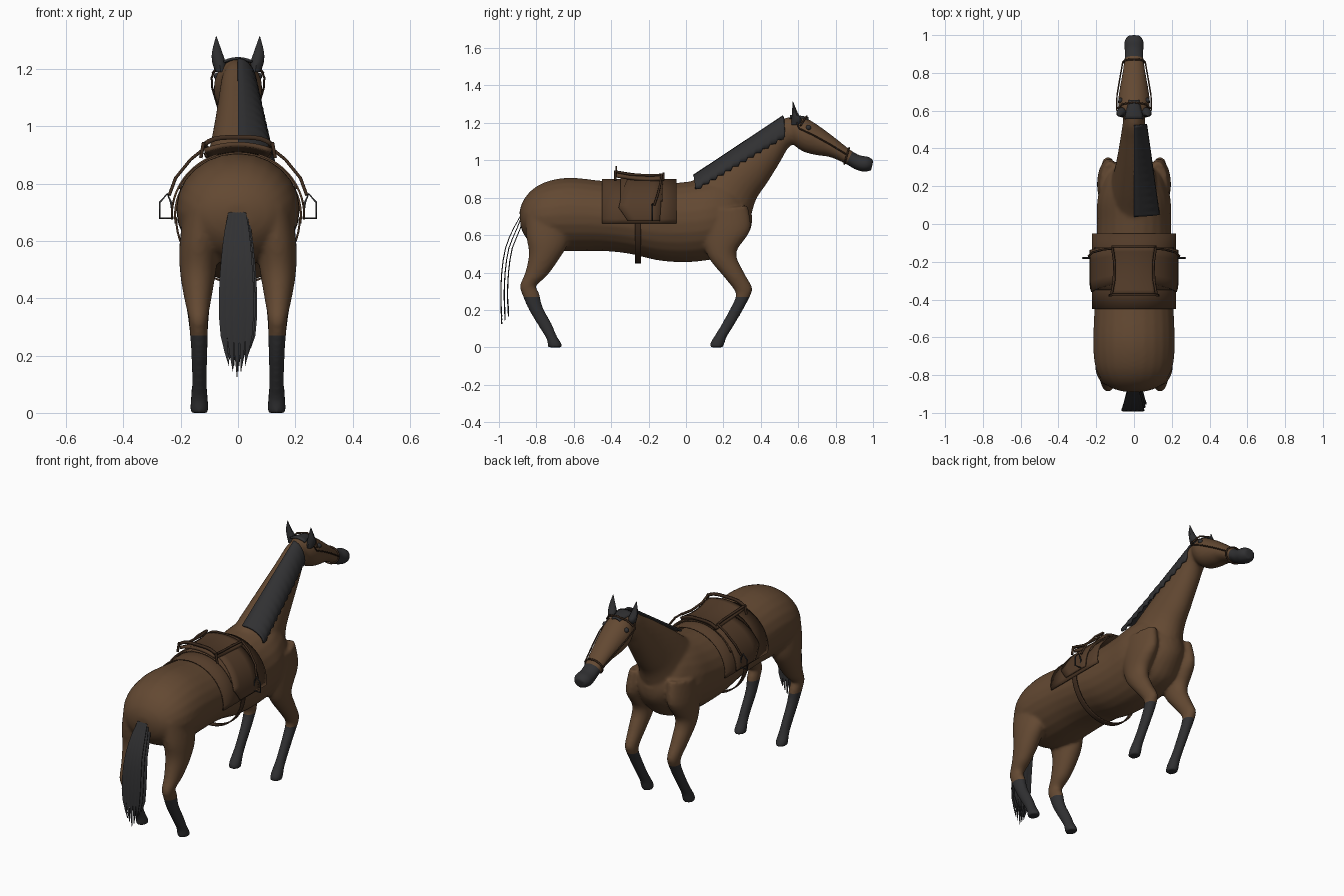
import bpy, bmesh, math
from mathutils import Vector

if "Cube" in bpy.data.objects:
    bpy.data.objects.remove(bpy.data.objects["Cube"])


def material(name, rgb):
    m = bpy.data.materials.new(name)
    m.diffuse_color = (*rgb, 1)
    m.use_nodes = True
    m.node_tree.nodes["Principled BSDF"].inputs["Base Color"].default_value = m.diffuse_color
    return m


COAT = material("brown coat", (0.125, 0.066, 0.032))
DARK = material("dark hair", (0.03, 0.03, 0.032))
LEATHER = material("brown leather", (0.085, 0.044, 0.022))
STRAP = material("dark strap", (0.05, 0.026, 0.014))


def finish(name, bm, mats, angle=40):
    bmesh.ops.recalc_face_normals(bm, faces=bm.faces)
    me = bpy.data.meshes.new(name)
    bm.to_mesh(me)
    bm.free()
    ob = bpy.data.objects.new(name, me)
    bpy.context.collection.objects.link(ob)
    for m in mats:
        me.materials.append(m)
    bpy.ops.object.select_all(action='DESELECT')
    ob.select_set(True)
    bpy.context.view_layer.objects.active = ob
    bpy.ops.object.shade_smooth_by_angle(angle=math.radians(angle))
    return ob


def spline(rows, steps):
    """Smooth interpolation through rows of numbers."""
    rows = [Vector(r) for r in rows]
    out = []
    for i in range(len(rows) - 1):
        p0, p1, p2 = rows[max(i - 1, 0)], rows[i], rows[i + 1]
        p3 = rows[min(i + 2, len(rows) - 1)]
        for k in range(steps):
            t = k / steps
            out.append(0.5 * (2 * p1 + (p2 - p0) * t + (2 * p0 - 5 * p1 + 4 * p2 - p3) * t * t
                              + (3 * p1 - p0 - 3 * p2 + p3) * t ** 3))
    return out + [rows[-1]]


def oval(row, n):
    """Oval spanning two side-profile points: y1, z1, y2, z2, half width, x."""
    y1, z1, y2, z2, w, x = row
    pts = []
    for k in range(n):
        a = 2 * math.pi * k / n
        c = 0.5 + 0.5 * math.cos(a)
        pts.append((x + w * math.sin(a), y2 + (y1 - y2) * c, z2 + (z1 - z2) * c))
    return pts


def loft(bm, rows, n=24, steps=4, flip=1):
    rings = []
    for r in spline(rows, steps):
        rings.append([bm.verts.new((flip * p[0], p[1], p[2])) for p in oval(r, n)])
    for a, b in zip(rings, rings[1:]):
        for k in range(n):
            bm.faces.new((a[k], a[(k + 1) % n], b[(k + 1) % n], b[k]))
    bm.faces.new(rings[0])
    bm.faces.new(rings[-1])


# Horse: trunk, neck, head and legs fused into one skin
trunk = [(-.89, .73, -.885, .65, .05), (-.87, .785, -.865, .60, .12), (-.82, .845, -.82, .55, .175),
         (-.74, .888, -.74, .52, .208), (-.62, .907, -.62, .513, .216), (-.45, .89, -.45, .515, .21),
         (-.3, .872, -.3, .50, .203), (-.15, .872, -.15, .465, .20), (0, .885, 0, .455, .196),
         (.1, .90, .14, .47, .195), (.16, .91, .24, .50, .175), (.22, .9, .30, .56, .145),
         (.27, .86, .345, .63, .10), (.31, .80, .355, .70, .05)]
neck = [(-.02, .86, .28, .55, .14), (.05, .90, .34, .68, .13), (.15, .975, .375, .79, .107),
        (.3, 1.08, .435, .88, .086), (.42, 1.158, .5, .985, .071), (.51, 1.218, .555, 1.075, .06),
        (.57, 1.235, .61, 1.08, .055)]
head = [(.53, 1.21, .565, 1.10, .045), (.575, 1.237, .59, 1.07, .07), (.64, 1.227, .635, 1.043, .085),
        (.72, 1.178, .70, 1.027, .077), (.80, 1.118, .77, 1.017, .064), (.88, 1.055, .85, .983, .052),
        (.93, 1.027, .90, .953, .05), (.975, 1.02, .95, .938, .053), (1.002, 1.0, .99, .945, .035)]
hind_leg = [(-.86, .72, -.62, .70, .07, .12), (-.855, .6, -.63, .56, .07, .135),
            (-.84, .5, -.68, .47, .062, .14), (-.86, .4, -.745, .38, .046, .14),
            (-.888, .33, -.80, .33, .034, .138), (-.875, .28, -.785, .29, .032, .137),
            (-.84, .2, -.765, .215, .028, .135), (-.78, .1, -.715, .12, .026, .135),
            (-.748, .05, -.69, .06, .029, .135), (-.74, .02, -.67, .028, .032, .135),
            (-.738, 0, -.66, 0, .032, .135)]
front_leg = [(.05, .72, .33, .76, .055, .125), (.08, .6, .345, .63, .06, .135),
             (.12, .48, .27, .51, .052, .14), (.20, .38, .305, .41, .044, .14),
             (.255, .31, .35, .33, .035, .138), (.265, .27, .35, .29, .032, .137),
             (.232, .2, .308, .205, .028, .135), (.182, .11, .252, .11, .026, .135),
             (.145, .05, .218, .055, .03, .135), (.128, .02, .208, .025, .032, .135),
             (.128, 0, .198, 0, .032, .135)]
bm = bmesh.new()
for part in (trunk, neck, head):
    loft(bm, [r + (0,) for r in part])
for leg in (hind_leg, front_leg):
    for side in (-1, 1):
        loft(bm, leg, flip=side)
raw = finish("horse_body", bm, [])
mod = raw.modifiers.new("fuse", 'REMESH')
mod.mode = 'VOXEL'
mod.voxel_size = 0.009
mod = raw.modifiers.new("soften", 'SMOOTH')
mod.factor = 0.5
mod.iterations = 8
for m in list(raw.modifiers):
    bpy.ops.object.modifier_apply(modifier=m.name)
bm = bmesh.new()
bm.from_mesh(raw.data)
bpy.data.objects.remove(raw)
# Dark stockings and muzzle with clean borders
muzzle_at, muzzle_dir = Vector((0, .872, 1.01)), Vector((0, .9, -.42))
for co, no in (((0, 0, .27), (0, 0, 1)), (muzzle_at, muzzle_dir)):
    bmesh.ops.bisect_plane(bm, geom=bm.verts[:] + bm.edges[:] + bm.faces[:], plane_co=co, plane_no=no)
for f in bm.faces:
    c = f.calc_center_median()
    f.material_index = int(c.z < .27 or (c - muzzle_at).dot(muzzle_dir) > 0)
finish("horse_body", bm, [COAT, DARK], 60)


def sheet(name, fn, nu, nv, mat, thick):
    """Thickened sheet from a surface function of u and v in 0..1."""
    bm = bmesh.new()
    g = [[bm.verts.new(fn(i / nu, j / nv)) for j in range(nv + 1)] for i in range(nu + 1)]
    for i in range(nu):
        for j in range(nv):
            bm.faces.new((g[i][j], g[i + 1][j], g[i + 1][j + 1], g[i][j + 1]))
    ob = finish(name, bm, [mat])
    m = ob.modifiers.new("thickness", 'SOLIDIFY')
    m.thickness = thick
    m.offset = 0
    return ob


def drape(name, rx, rz, a0, a1, span, mat, cz=.69, thick=.007):
    """Sheet wrapped around the trunk between two angles; span(v) gives its y range."""
    def fn(u, v):
        a = math.radians(a0 + (a1 - a0) * v)
        y0, y1 = span(v)
        return (rx * math.cos(a), y0 + (y1 - y0) * u, cz + rz * math.sin(a))
    return sheet(name, fn, 4, 28, mat, thick)


def tube(name, pts, r, mat, closed=False):
    cu = bpy.data.curves.new(name, 'CURVE')
    cu.dimensions = '3D'
    cu.bevel_depth = r
    cu.bevel_resolution = 1
    cu.use_fill_caps = True
    s = cu.splines.new('POLY')
    s.points.add(len(pts) - 1)
    for p, q in zip(s.points, pts):
        p.co = (*q, 1)
    s.use_cyclic_u = closed
    cu.materials.append(mat)
    ob = bpy.data.objects.new(name, cu)
    bpy.context.collection.objects.link(ob)
    return ob


# Mane hanging over the right side, with ragged lower edge
def mane(u, v):
    tooth = .022 * ((u * 12) % 1) * v
    a = v * math.pi / 2
    crest, low = .918 + .318 * u, .848 + .285 * u - tooth
    return ((.132 - .068 * u) * math.sin(a), .04 + .48 * u + .01 * v, crest - (crest - low) * (1 - math.cos(a)))


sheet("mane", mane, 48, 6, DARK, .01)

# Tail of layered tapering strands
bm = bmesh.new()
for layer in range(3):
    for k in range(-2, 3):
        d, x = .018 * layer, k + .25 * (layer - 1)
        end = .125 + .02 * abs(k) + .02 * layer
        path = [(-.865, .735, .008, .008), (-.92 + d, .64, .016, .012), (-.965 + d, .53, .021, .014),
                (-.985 + d, .4, .024, .015), (-.99 + d, .27, .022, .013), (-.985 + d, end, .014, .001)]
        loft(bm, [(y - .003, z - .001, y + .003, z + .001, w, x * s) for y, z, s, w in path], 6, 2)
finish("tail", bm, [DARK])

# Saddle blanket, girth, flaps and seat
drape("saddle_blanket", .22, .207, -8, 188, lambda v: (-.45, -.05), LEATHER)
drape("girth", .216, .23, 180, 360, lambda v: (-.272, -.24), STRAP, .683)
drape("saddle_skirt", .226, .217, 25, 155, lambda v: (-.35, -.125), LEATHER)


def flap_span(v):
    return (-.31 - .05 * min(v / .25, (1 - v) / .75), -.14 + .02 * v)


drape("saddle_flap_right", .231, .222, -4, 72, flap_span, LEATHER)
drape("saddle_flap_left", .231, .222, 184, 108, flap_span, LEATHER)


def seat(u, v):
    x = 2 * v - 1
    return (x * (.118 - .012 * math.sin(math.pi * u)), -.375 + .255 * u,
            .938 - .02 * math.sin(math.pi * u / 1.4) - .022 * x * x)


sheet("saddle_seat", seat, 10, 10, LEATHER, .016)
for name, y, z, w in (("cantle", -.378, .962, .122), ("pommel", -.125, .926, .115)):
    sheet(name, lambda u, v: ((2 * v - 1) * w, y + .01 * u, z - .028 * (2 * v - 1) ** 4),
          1, 12, STRAP, .016)
for s, tag in ((1, "right"), (-1, "left")):
    tube("seat_rail_" + tag, [(s * .12, -.378, .94), (s * .106, -.3, .925), (s * .104, -.2, .92),
                              (s * .115, -.125, .922)], .007, STRAP)
    tube("cantle_post_" + tag, [(s * .12, -.378, .945), (s * .13, -.378, .89)], .007, STRAP)
    # Stirrups with hanging straps
    tube("stirrup_strap_" + tag, [(s * .115, -.13, .925), (s * .165, -.135, .885), (s * .218, -.15, .82),
                                  (s * .24, -.17, .76)], .006, STRAP)
    tube("stirrup_" + tag, [(s * .228, -.18, .68), (s * .273, -.18, .68), (s * .273, -.18, .735),
                            (s * .247, -.18, .765), (s * .234, -.18, .735)], .004, DARK, True)
    # Bridle straps
    tube("cheek_strap_" + tag, [(s * .07, .585, 1.222), (s * .092, .605, 1.17), (s * .09, .68, 1.135),
                                (s * .075, .77, 1.085), (s * .059, .86, 1.03)], .004, STRAP)
    # Eyes
    bm = bmesh.new()
    bmesh.ops.create_uvsphere(bm, u_segments=12, v_segments=8, radius=.014)
    bmesh.ops.translate(bm, verts=bm.verts, vec=(s * .07, .655, 1.175))
    finish("eye_" + tag, bm, [DARK])
    # Pointed ears
    bm = bmesh.new()
    loft(bm, [(.565, 1.19, .605, 1.19, .017, .06), (.565, 1.225, .618, 1.215, .024, .066),
              (.567, 1.26, .597, 1.255, .019, .073), (.57, 1.316, .573, 1.314, .001, .076)], 10, 3, s)
    finish("ear_" + tag, bm, [DARK])

tube("noseband", oval((.872, 1.066, .846, .98, .057, 0), 24), .005, STRAP, True)
tube("browband", [(-.088, .612, 1.185), (-.06, .635, 1.222), (0, .645, 1.236),
                  (.06, .635, 1.222), (.088, .612, 1.185)], .005, STRAP)

# Short forelock between the ears
sheet("forelock", lambda u, v: ((v - .5) * (.1 - .05 * u), .555 + .1 * u, 1.238 - .012 * (2 * v - 1) ** 2 - .012 * u * u),
      5, 6, DARK, .009)
